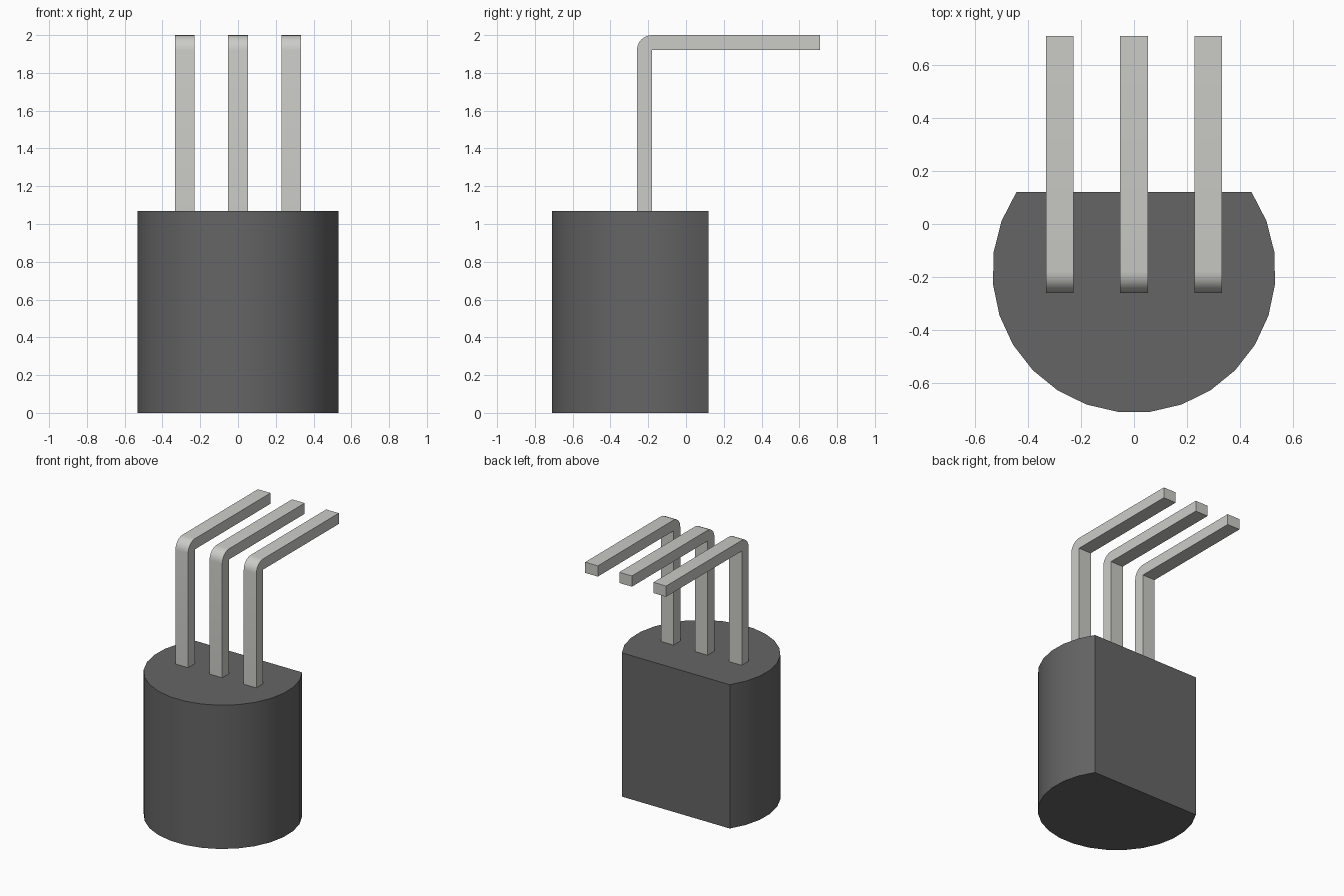
import bpy, bmesh, math
from mathutils import Vector

if "Cube" in bpy.data.objects:
    bpy.data.objects.remove(bpy.data.objects["Cube"])


def make_material(name, color):
    mat = bpy.data.materials.new(name)
    mat.diffuse_color = (*color, 1)
    mat.use_nodes = True
    mat.node_tree.nodes["Principled BSDF"].inputs["Base Color"].default_value = mat.diffuse_color
    return mat


def extrude_profile(name, points, offset, mat):
    """Turn a flat closed outline into a solid by sweeping it along offset."""
    bm = bmesh.new()
    face = bm.faces.new([bm.verts.new(p) for p in points])
    swept = bmesh.ops.extrude_face_region(bm, geom=[face], use_keep_orig=True)
    verts = [g for g in swept["geom"] if isinstance(g, bmesh.types.BMVert)]
    bmesh.ops.translate(bm, verts=verts, vec=Vector(offset))
    bmesh.ops.recalc_face_normals(bm, faces=bm.faces)
    mesh = bpy.data.meshes.new(name)
    bm.to_mesh(mesh)
    bm.free()
    mesh.materials.append(mat)
    obj = bpy.data.objects.new(name, mesh)
    bpy.context.collection.objects.link(obj)
    bpy.ops.object.select_all(action="DESELECT")
    obj.select_set(True)
    bpy.context.view_layer.objects.active = obj
    bpy.ops.object.shade_smooth_by_angle(angle=math.radians(30))
    return obj


plastic = make_material("dark_plastic", (0.13, 0.13, 0.13))
metal = make_material("pin_metal", (0.6, 0.6, 0.57))

# Body: round can with a flat back, 19 sides around the arc
RADIUS, CENTRE_Y, FLAT_Y, HEIGHT, SIDES = 0.535, -0.178, 0.12, 1.07, 19
start = math.asin((FLAT_Y - CENTRE_Y) / RADIUS)
sweep = math.pi + 2 * start
outline = []
for i in range(SIDES + 1):
    a = start - sweep * i / SIDES
    outline.append((RADIUS * math.cos(a), CENTRE_Y + RADIUS * math.sin(a), 0))
extrude_profile("body", outline, (0, 0, HEIGHT), plastic)

# Pins: L-shaped legs with a rounded outer bend and a sharp inner corner
WIDTH, FRONT_Y, INNER_Y, TIP_Y = 0.104, -0.26, -0.18, 0.71
TOP_Z, UNDER_Z, BEND = 2.0, 1.92, 6
for name, x in (("left_pin", -0.281), ("middle_pin", 0), ("right_pin", 0.281)):
    x0 = x - WIDTH / 2
    side = [(x0, INNER_Y, HEIGHT), (x0, FRONT_Y, HEIGHT)]
    for i in range(BEND + 1):
        a = math.pi - math.pi / 2 * i / BEND
        side.append((x0, INNER_Y + (INNER_Y - FRONT_Y) * math.cos(a),
                     UNDER_Z + (TOP_Z - UNDER_Z) * math.sin(a)))
    side += [(x0, TIP_Y, TOP_Z), (x0, TIP_Y, UNDER_Z), (x0, INNER_Y, UNDER_Z)]
    extrude_profile(name, side, (WIDTH, 0, 0), metal)
